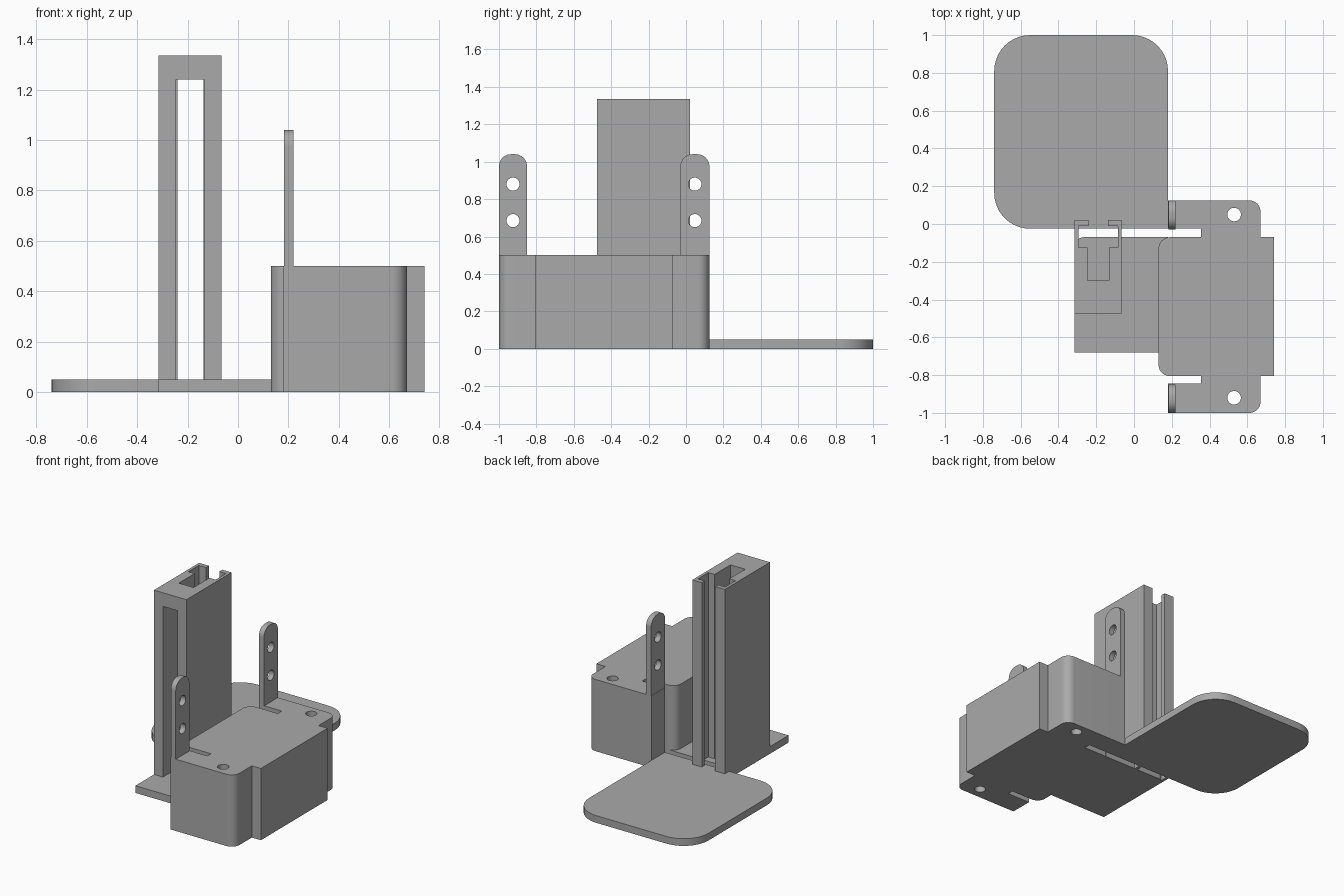
import bpy, bmesh, math
from mathutils import Vector

cube = bpy.data.objects.get("Cube")
if cube:
    bpy.data.objects.remove(cube, do_unlink=True)

grey = bpy.data.materials.new("plain grey")
grey.use_nodes = True
grey.diffuse_color = (0.4, 0.4, 0.4, 1)
grey.node_tree.nodes["Principled BSDF"].inputs["Base Color"].default_value = (0.4, 0.4, 0.4, 1)


def rounded(points, steps=10):
    """Outline from (u, v) or (u, v, radius) corners; radius is for square corners."""
    out = []
    for i, p in enumerate(points):
        c = Vector(p[:2])
        if len(p) < 3:
            out.append(c)
            continue
        a = (Vector(points[i - 1][:2]) - c).normalized() * p[2]
        b = (Vector(points[(i + 1) % len(points)][:2]) - c).normalized() * p[2]
        for k in range(steps + 1):
            t = k / steps * math.pi / 2
            out.append(c + a * (1 - math.sin(t)) + b * (1 - math.cos(t)))
    return out


def circle(u, v, r, n=32):
    return [Vector((u + r * math.cos(2 * math.pi * k / n),
                    v + r * math.sin(2 * math.pi * k / n))) for k in range(n)]


def extrude(name, outline, low, high, axis="z"):
    """Prism along z (outline in x, y) or along x (outline in y, z)."""
    def place(p, w):
        return (p[0], p[1], w) if axis == "z" else (w, p[0], p[1])
    bm = bmesh.new()
    base = bm.faces.new([bm.verts.new(place(p, low)) for p in outline])
    moved = bmesh.ops.extrude_face_region(bm, geom=[base])["geom"]
    shift = Vector(place((0, 0), high - low))
    bmesh.ops.translate(bm, vec=shift, verts=[g for g in moved if isinstance(g, bmesh.types.BMVert)])
    bmesh.ops.recalc_face_normals(bm, faces=bm.faces)
    mesh = bpy.data.meshes.new(name)
    bm.to_mesh(mesh)
    bm.free()
    mesh.materials.append(grey)
    ob = bpy.data.objects.new(name, mesh)
    bpy.context.collection.objects.link(ob)
    return ob


def select(ob):
    bpy.ops.object.select_all(action="DESELECT")
    ob.select_set(True)
    bpy.context.view_layer.objects.active = ob


def cut(ob, cutter):
    cutter.hide_render = True
    mod = ob.modifiers.new("cut", "BOOLEAN")
    mod.operation, mod.solver, mod.object = "DIFFERENCE", "EXACT", cutter
    select(ob)
    bpy.ops.object.modifier_apply(modifier=mod.name)
    bpy.data.objects.remove(cutter, do_unlink=True)


def box(name, x0, x1, y0, y1, z0, z1):
    return extrude(name, rounded([(x0, y0), (x1, y0), (x1, y1), (x0, y1)]), z0, z1)


THICK, BODY_TOP = 0.05, 0.5
parts = []

# Flat rounded pad and the plate under the column
parts.append(extrude("rear_pad", rounded([
    (-0.74, -0.025, 0.19), (0.18, -0.025), (0.18, 1.0, 0.19), (-0.74, 1.0, 0.19)]), 0, THICK))
parts.append(extrude("base_plate", rounded([
    (-0.315, -0.68), (0.18, -0.68), (0.18, -0.07), (-0.315, -0.07, 0.05)]), 0, THICK))

# Body block with slotted ears at front and back
body = extrude("body_block", rounded([
    (0.13, -0.805, 0.06), (0.355, -0.805), (0.355, -0.845), (0.18, -0.845),
    (0.18, -1.0), (0.67, -1.0, 0.06), (0.67, -0.805), (0.74, -0.805),
    (0.74, -0.07), (0.67, -0.07), (0.67, 0.125, 0.06), (0.18, 0.125),
    (0.18, -0.025), (0.355, -0.025), (0.355, -0.07), (0.13, -0.07, 0.06)]), 0, BODY_TOP)
for y in (-0.92, 0.05):
    cut(body, extrude("screw_cutter", circle(0.53, y, 0.036), -0.1, 0.6))
parts.append(body)

# Upright drilled tabs on the ears
for name, y0, y1 in (("front_tab", -1.0, -0.85), ("back_tab", -0.03, 0.125)):
    tab = extrude(name, rounded([
        (y0, BODY_TOP), (y1, BODY_TOP), (y1, 1.04, 0.065), (y0, 1.04, 0.065)]), 0.182, 0.22, "x")
    for z in (0.685, 0.88):
        cut(tab, extrude("hole_cutter", circle((y0 + y1) / 2, z, 0.035), 0.1, 0.3, "x"))
    parts.append(tab)

# Column with a stepped channel open to the back and a tall front window
column = extrude("slotted_column", rounded([
    (-0.315, -0.475), (-0.065, -0.475), (-0.065, 0.022), (-0.137, 0.022),
    (-0.137, -0.01), (-0.085, -0.01), (-0.085, -0.125), (-0.133, -0.125),
    (-0.133, -0.3), (-0.247, -0.3), (-0.247, -0.125), (-0.295, -0.125),
    (-0.295, -0.01), (-0.24, -0.01), (-0.24, 0.022), (-0.315, 0.022)]), 0, 1.335)
cut(column, box("window_cutter", -0.246, -0.134, -0.6, -0.2, THICK, 1.24))
parts.append(column)

for ob in parts:
    select(ob)
    bpy.ops.object.shade_smooth_by_angle(angle=math.radians(30))
